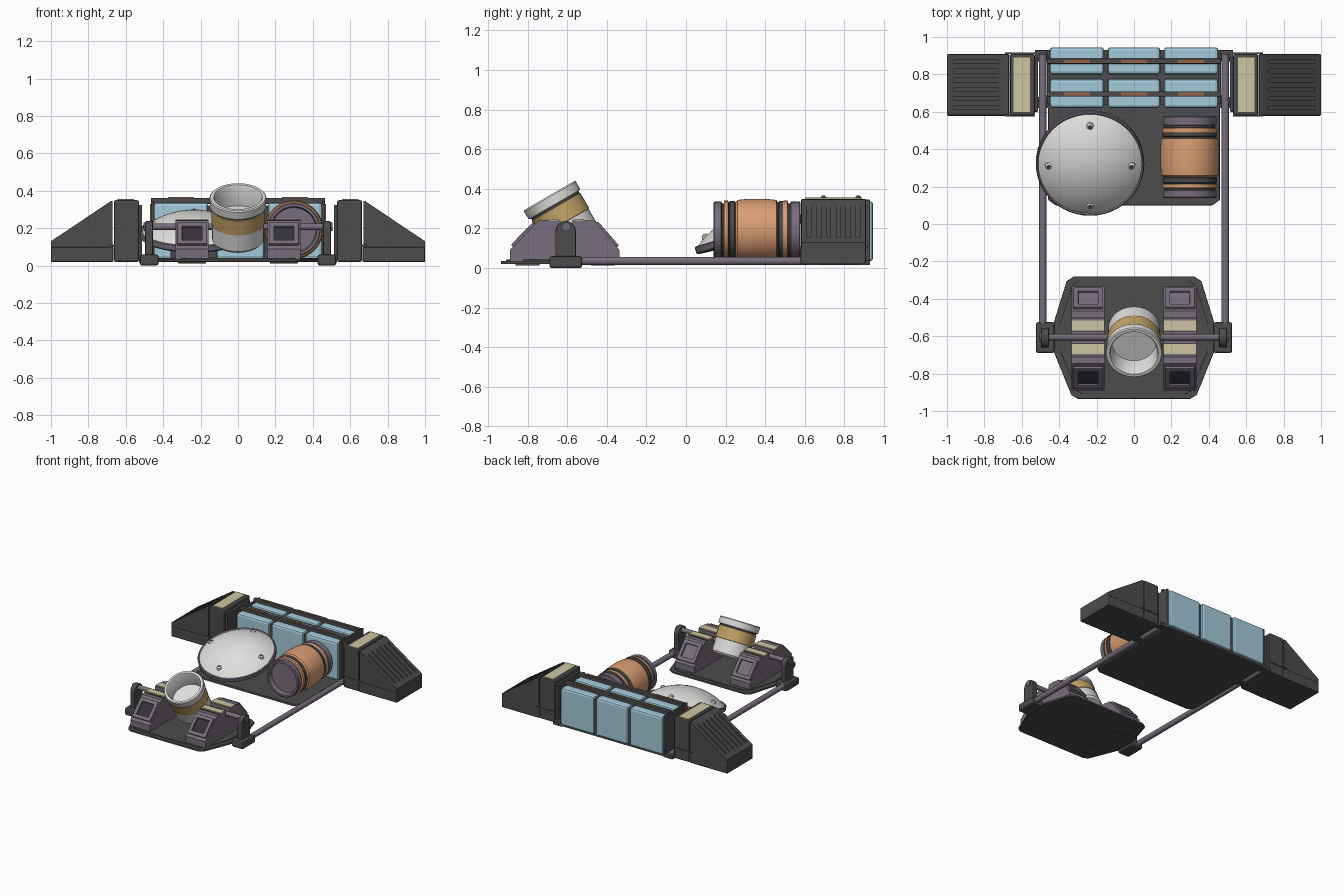
import bpy, bmesh, math
from mathutils import Matrix, Vector

if "Cube" in bpy.data.objects:
    bpy.data.objects.remove(bpy.data.objects["Cube"])


def mat(name, r, g, b):
    m = bpy.data.materials.new(name)
    m.diffuse_color = (r, g, b, 1)
    m.use_nodes = True
    m.node_tree.nodes["Principled BSDF"].inputs["Base Color"].default_value = m.diffuse_color
    return m


DARK = mat("charcoal", .072, .072, .072)
BLACK = mat("window_black", .035, .032, .04)
PURPLE = mat("dusty_purple", .185, .155, .2)
BLUE = mat("pale_blue", .37, .60, .71)
ORANGE = mat("copper_orange", .70, .34, .17)
BROWN = mat("rust_brown", .33, .13, .06)
WHITE = mat("light_grey", .74, .74, .73)
CREAM = mat("cream", .62, .56, .36)
GOLD = mat("gold_band", .56, .37, .14)


def finish(name, bm, mats, bevel=0, smooth=False):
    bmesh.ops.recalc_face_normals(bm, faces=bm.faces)
    me = bpy.data.meshes.new(name)
    for f in bm.faces:
        f.smooth = smooth
    bm.to_mesh(me)
    bm.free()
    if smooth:
        me.set_sharp_from_angle(angle=math.radians(32))
    for m in mats:
        me.materials.append(m)
    ob = bpy.data.objects.new(name, me)
    bpy.context.collection.objects.link(ob)
    if bevel:
        b = ob.modifiers.new("bevel", 'BEVEL')
        b.width = bevel
        b.segments = 2
        b.limit_method = 'ANGLE'
    return ob


def obox(name, c, size, m, bevel=0, rx=0):
    """Box by centre and size, turned about x."""
    bm = bmesh.new()
    M = Matrix.Translation(c) @ Matrix.Rotation(rx, 4, 'X') @ Matrix.Diagonal((*size, 1))
    bmesh.ops.create_cube(bm, size=1, matrix=M)
    return finish(name, bm, [m], bevel)


def box(name, x, y, z, m, bevel=0):
    """Box by its ranges."""
    r = (x, y, z)
    return obox(name, [(a + b) / 2 for a, b in r], [abs(b - a) for a, b in r], m, bevel)


def prism(name, pts, axis, a, b, m, bevel=0):
    """Extrude a 2D profile along an axis from a to b."""
    bm = bmesh.new()
    put = {'x': lambda p, t: (t, p[0], p[1]),
           'y': lambda p, t: (p[0], t, p[1]),
           'z': lambda p, t: (p[0], p[1], t)}[axis]
    lo = [bm.verts.new(put(p, a)) for p in pts]
    hi = [bm.verts.new(put(p, b)) for p in pts]
    bm.faces.new(lo)
    bm.faces.new(hi)
    n = len(pts)
    for i in range(n):
        j = (i + 1) % n
        bm.faces.new((lo[i], lo[j], hi[j], hi[i]))
    return finish(name, bm, [m], bevel)


def lathe(name, prof, mats, M, n=48):
    """Spin (radius, height, material of the next segment) about local z."""
    bm = bmesh.new()
    rings = [[bm.verts.new(M @ Vector((r * math.cos(2 * math.pi * k / n),
                                       r * math.sin(2 * math.pi * k / n), h)))
              for k in range(n)] for r, h, _ in prof]
    for i in range(len(prof) - 1):
        for k in range(n):
            l = (k + 1) % n
            f = bm.faces.new((rings[i][k], rings[i][l], rings[i + 1][l], rings[i + 1][k]))
            f.material_index = prof[i][2]
    bmesh.ops.remove_doubles(bm, verts=bm.verts, dist=1e-5)
    return finish(name, bm, mats, smooth=True)


def place(c, rx=0, ry=0):
    return (Matrix.Translation(c) @ Matrix.Rotation(math.radians(rx), 4, 'X')
            @ Matrix.Rotation(math.radians(ry), 4, 'Y'))


# rear deck
prism("rear_deck", [(-.46, .93), (-.46, .13), (-.42, .10), (.42, .10), (.46, .13), (.46, .93)],
      'z', .02, .04, DARK, .005)

# blue crates: three columns, two rows
for x in (-.305, 0, .305):
    w = .14 if x == 0 else .145
    for y0, y1 in ((.62, .775), (.80, .945)):
        box("blue_crate", (x - w, x + w), (y0, y1), (.035, .337), BLUE, .016)
    for y in (.695, .87):
        box("strap_inset", (x - .07, x + .07), (y - .008, y + .008), (.355, .366), BROWN)
box("crate_divider", (-.46, .46), (.765, .81), (.04, .322), DARK)
for x in (-.1525, .1525):
    box("crate_spacer", (x - .012, x + .012), (.635, .93), (.04, .322), DARK)
for y in (.695, .87):
    box("top_strap", (-.465, .465), (y - .014, y + .014), (.33, .362), DARK, .004)

# side pods, rails and trunnions
for s in (1, -1):
    X = lambda *p: [(s * x, z) for x, z in p]
    prism("pod_core", X((.67, .02), (1, .02), (1, .10), (.975, .125), (.975, .135), (.695, .325), (.67, .325)),
          'y', .585, .905, DARK)
    rib = X((.67, .10), (.995, .10), (1, .13), (.71, .325), (.68, .345), (.67, .345))
    for i in range(7):
        y = .597 + i * .0493
        prism("pod_rib", rib, 'y', y - .014, y + .014, DARK)
    prism("pod_lower_lip", X((.96, .10), (1, .10), (1, .13), (.965, .155)), 'y', .583, .907, DARK)
    prism("pod_upper_lip", X((.67, .30), (.73, .30), (.71, .325), (.68, .345), (.67, .345)),
          'y', .583, .907, DARK)
    box("pod_skirt", (s * .665, s * 1), (.578, .908), (.02, .10), DARK, .008)
    for y in (.64, .735, .83):
        box("pod_foot", (s * .985, s * .9995), (y - .03, y + .03), (.035, .09), DARK, .005)
    box("pod_block", (s * .53, s * .663), (.58, .91), (.02, .35), DARK, .01)
    box("pod_flange", (s * .512, s * .535), (.60, .89), (.03, .325), DARK, .006)
    box("pod_cream_strip", (s * .557, s * .645), (.60, .89), (.345, .356), CREAM)
    for y in (.578, .912):
        box("pod_seam", (s * .53, s * .69), (y - .004, y + .004), (.10, .112), DARK)
    box("crate_end_plate", (s * .448, s * .465), (.64, .93), (.035, .345), DARK, .004)
    box("end_plate_trim", (s * .465, s * .47), (.665, .69), (.06, .33), BROWN)
    for y in (.65, .90):
        box("rail_clamp", (s * .45, s * .53), (y - .03, y + .03), (.015, .04), DARK, .004)
    lathe("side_rail", [(0, 0, 0), (.021, 0, 0), (.021, 1.5, 0), (0, 1.5, 0)], [PURPLE],
          place((s * .488, -.59, .036), rx=-90), 16)
    # trunnion bracket and axle
    box("bracket_foot", (s * .425, s * .525), (-.69, -.525), (0, .06), DARK, .012)
    arch = [(-.66, .04), (-.555, .04), (-.555, .185)]
    arch += [(-.6075 + .0525 * math.cos(a * math.pi / 8), .185 + .0525 * math.sin(a * math.pi / 8))
             for a in range(1, 8)] + [(-.66, .185)]
    prism("bracket_arm", arch, 'x', s * .455, s * .497, DARK, .006)
    lathe("axle", [(0, 0, 0), (.018, 0, 0), (.018, .38, 0), (0, .38, 0)], [PURPLE],
          place((s * .12, -.605, .208), ry=90 * s), 16)
    lathe("axle_cap", [(0, 0, 0), (.022, 0, 0), (.022, .01, 0), (0, .01, 0)], [PURPLE],
          place((s * .495, -.605, .208), ry=90 * s), 16)

    # cradle wedge
    x0, x1, xc = s * .157, s * .333, s * .245
    prism("cradle_wedge", [(-.89, .035), (-.89, .09), (-.745, .24), (-.635, .24), (-.635, .19),
                           (-.575, .19), (-.575, .24), (-.465, .24), (-.335, .09), (-.335, .035)],
          'x', x0, x1, PURPLE)
    for y in (-.668, -.542):
        box("cradle_cream_plate", (x0, x1), (y - .027, y + .027), (.238, .247), CREAM)
    for y in (-.708, -.502):
        box("cradle_seam", (x0, x1), (y - .006, y + .006), (.238, .243), DARK)
    # framed windows on the sloped faces
    for y, z, a in ((-.815, .163, .80), (-.405, .163, -.855)):
        c = Vector((xc, y, z))
        R = Matrix.Rotation(a, 3, 'X')
        lid = s > 0 and y > -.5
        obox("cradle_lid" if lid else "cradle_window", c + R @ Vector((0, 0, .002)),
             (.11, .11, .006), PURPLE if lid else BLACK, 0, a)
        for t in (-1, 1):
            obox("window_frame_side", c + R @ Vector((t * .066, 0, .006)), (.028, .16, .024), PURPLE, .004, a)
            obox("window_frame_end", c + R @ Vector((0, t * .066, .006)), (.16, .028, .024), PURPLE, .004, a)
    for y in (-.80, -.42):
        box("underside_hatch", (s * .17, s * .32), (y - .06, y + .06), (.012, .022), DARK, .003)

# front platform with a raised inner deck
half = [(.30, -.935), (.335, -.915), (.43, -.68), (.43, -.53), (.36, -.305), (.32, -.28)]
outline = half + [(-x, y) for x, y in reversed(half)]
prism("front_platform", outline, 'z', .02, .036, DARK, .004)
prism("front_deck", [(x * .92, -.6075 + (y + .6075) * .92) for x, y in outline],
      'z', .03, .042, DARK, .003)

# tilted mortar cup
lathe("mortar_cup", [(0, 0, 0), (.125, 0, 0), (.138, .015, 0), (.138, .115, 1), (.142, .117, 1),
                     (.142, .205, 1), (.138, .207, 2), (.138, .216, 0), (.15, .22, 0), (.152, .265, 0),
                     (.147, .272, 0), (.130, .272, 0), (.124, .262, 0), (.118, .15, 0), (0, .15, 0)],
      [WHITE, GOLD, DARK], place((0, -.554, .131), rx=30))

# barrel lying along y
P, D, O = 0, 1, 2
lathe("barrel", [(0, .035, P), (.118, .035, P), (.124, 0, P), (.138, 0, P), (.143, .006, P),
                 (.143, .04, D), (.135, .044, D), (.135, .052, O), (.148, .055, O), (.148, .075, D),
                 (.138, .078, D), (.146, .085, D), (.146, .108, D), (.138, .112, O), (.152, .122, O),
                 (.157, .17, O), (.157, .27, O), (.152, .318, D), (.138, .328, D), (.146, .332, D),
                 (.146, .352, O), (.148, .355, O), (.148, .375, D), (.135, .378, D), (.135, .388, P),
                 (.143, .392, P), (.143, .435, P), (.138, .44, P), (.0, .44, P)],
      [PURPLE, DARK, ORANGE], place((.298, .138, .192), rx=-90))

# domed dish leaning forward, with rim and four bolts
DM = place((-.235, .325, .175), rx=17)
R0 = .277 / math.sin(math.radians(39))
dome = lambda r: math.sqrt(R0 * R0 - r * r) - R0 * math.cos(math.radians(39)) + .012
prof = [(0, -.03, 0), (.20, -.03, 0), (.282, -.024, 0), (.29, -.016, 0), (.29, .012, 0),
        (.284, .018, 0), (.277, .012, 1)]
prof += [(r, dome(r), 1) for r in (.26, .235, .205, .17, .13, .085, .04, 0)]
lathe("dish", prof, [PURPLE, WHITE], DM)
for k in range(4):
    a = k * math.pi / 2
    p = Vector((.222 * math.cos(a), .222 * math.sin(a), dome(.222) - .012))
    lathe("dish_bolt", [(0, 0, 0), (.02, 0, 0), (.018, .018, 0), (.01, .024, 1), (.008, .027, 1), (0, .027, 1)],
          [WHITE, DARK], DM @ Matrix.Translation(p), 12)
box("dish_support", (-.36, -.11), (.22, .42), (.035, .15), DARK, .01)
